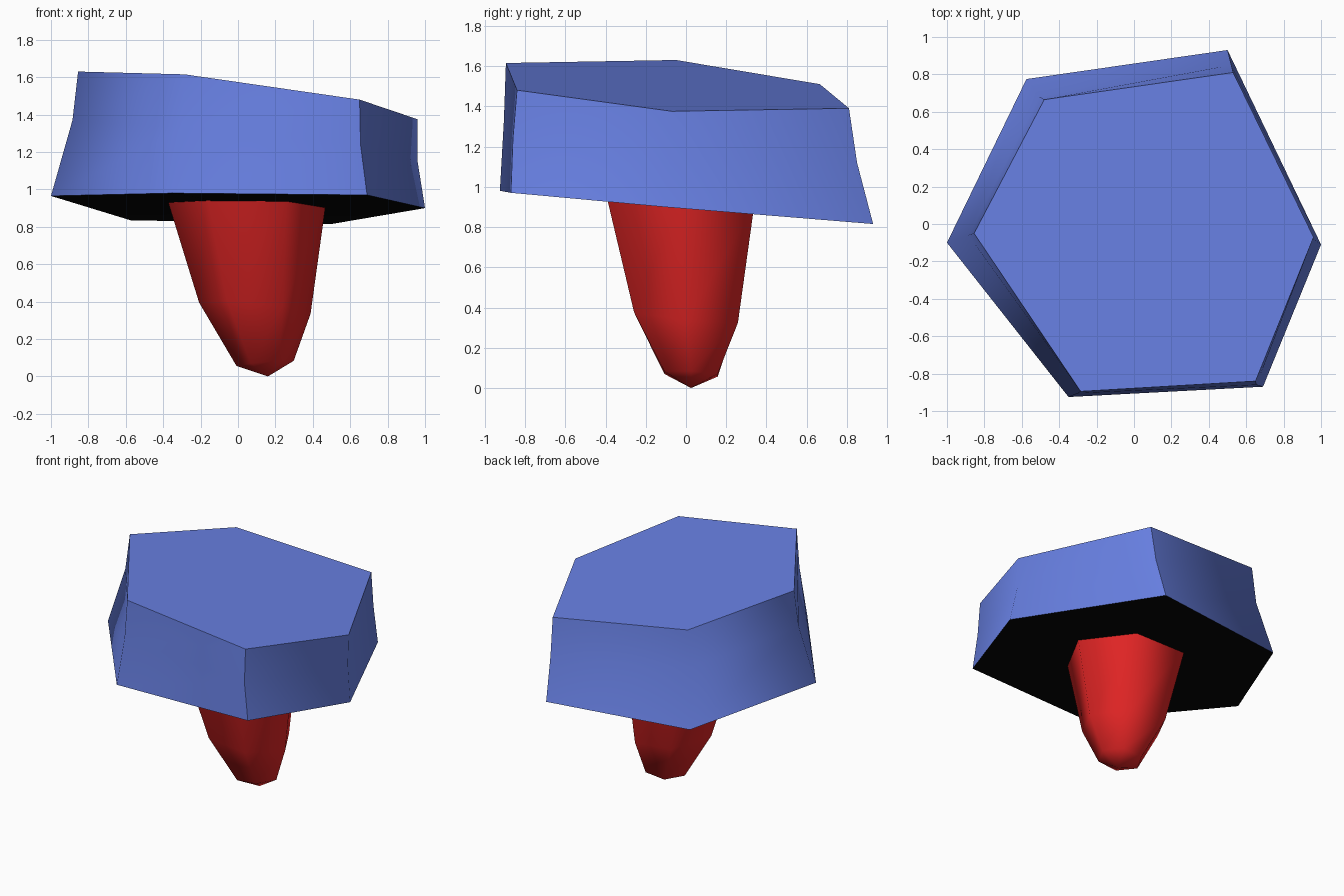
import bpy, bmesh, math

if "Cube" in bpy.data.objects:
    bpy.data.objects.remove(bpy.data.objects["Cube"])


def material(name, rgb):
    m = bpy.data.materials.new(name)
    m.diffuse_color = (*rgb, 1)
    m.use_nodes = True
    m.node_tree.nodes["Principled BSDF"].inputs["Base Color"].default_value = m.diffuse_color
    return m


blue = material("blue", (0.14, 0.22, 0.78))
black = material("black", (0.002, 0.002, 0.002))
red = material("red", (0.75, 0.018, 0.018))


def loft(name, rings, mats, end=None, angle=65):
    """Skin matching rings from bottom to top; close the ends."""
    bm = bmesh.new()
    vs = [[bm.verts.new(p) for p in r] for r in rings]
    for a, b in zip(vs, vs[1:]):
        for i in range(len(a)):
            j = (i + 1) % len(a)
            bm.faces.new((a[i], a[j], b[j], b[i]))
    bm.faces.new(vs[-1])
    if end:
        tip = bm.verts.new(end)
        bottom = [bm.faces.new((vs[0][i], tip, vs[0][i - 1])) for i in range(len(vs[0]))]
    else:
        bottom = [bm.faces.new(vs[0][::-1])]
    for f in bottom:
        f.material_index = len(mats) - 1
    bmesh.ops.recalc_face_normals(bm, faces=bm.faces)
    me = bpy.data.meshes.new(name)
    bm.to_mesh(me)
    bm.free()
    for m in mats:
        me.materials.append(m)
    ob = bpy.data.objects.new(name, me)
    bpy.context.collection.objects.link(ob)
    bpy.ops.object.select_all(action='DESELECT')
    ob.select_set(True)
    bpy.context.view_layer.objects.active = ob
    bpy.ops.object.shade_smooth_by_angle(angle=math.radians(angle))
    return ob


# Cap: irregular tilted hexagon, blue with a black underside
cap_rings = [
    [(1.0, -0.11, 0.90), (0.50, 0.93, 0.815), (-0.575, 0.775, 0.835),
     (-1.0, -0.10, 0.965), (-0.35, -0.925, 0.98), (0.69, -0.87, 0.97)],
    [(0.96, -0.08, 1.15), (0.52, 0.85, 1.12), (-0.505, 0.68, 1.24),
     (-0.885, -0.06, 1.37), (-0.30, -0.905, 1.33), (0.655, -0.86, 1.24)],
    [(0.96, -0.07, 1.375), (0.53, 0.81, 1.39), (-0.48, 0.665, 1.51),
     (-0.855, -0.05, 1.63), (-0.285, -0.895, 1.615), (0.65, -0.84, 1.48)],
]
loft("cap", cap_rings, [blue, black], end=(0.03, -0.03, 0.91))


# Stem: six-sided tapering rings, slightly tilted, ending in a blunt tip
def hexagon(cx, cy, r, z, sx, sy):
    pts = []
    for i in range(6):
        x, y = r * math.cos(i * math.pi / 3), r * math.sin(i * math.pi / 3)
        pts.append((cx + x, cy + y, z + sx * x + sy * y))
    return pts


stem_rings = [
    hexagon(0.145, 0.025, 0.153, 0.07, 0.09, -0.05),
    hexagon(0.09, 0.0, 0.298, 0.365, -0.1, -0.1),
    hexagon(0.045, -0.03, 0.425, 0.94, -0.03, -0.09),
]
loft("stem", stem_rings, [red], end=(0.16, 0.025, 0.0))
